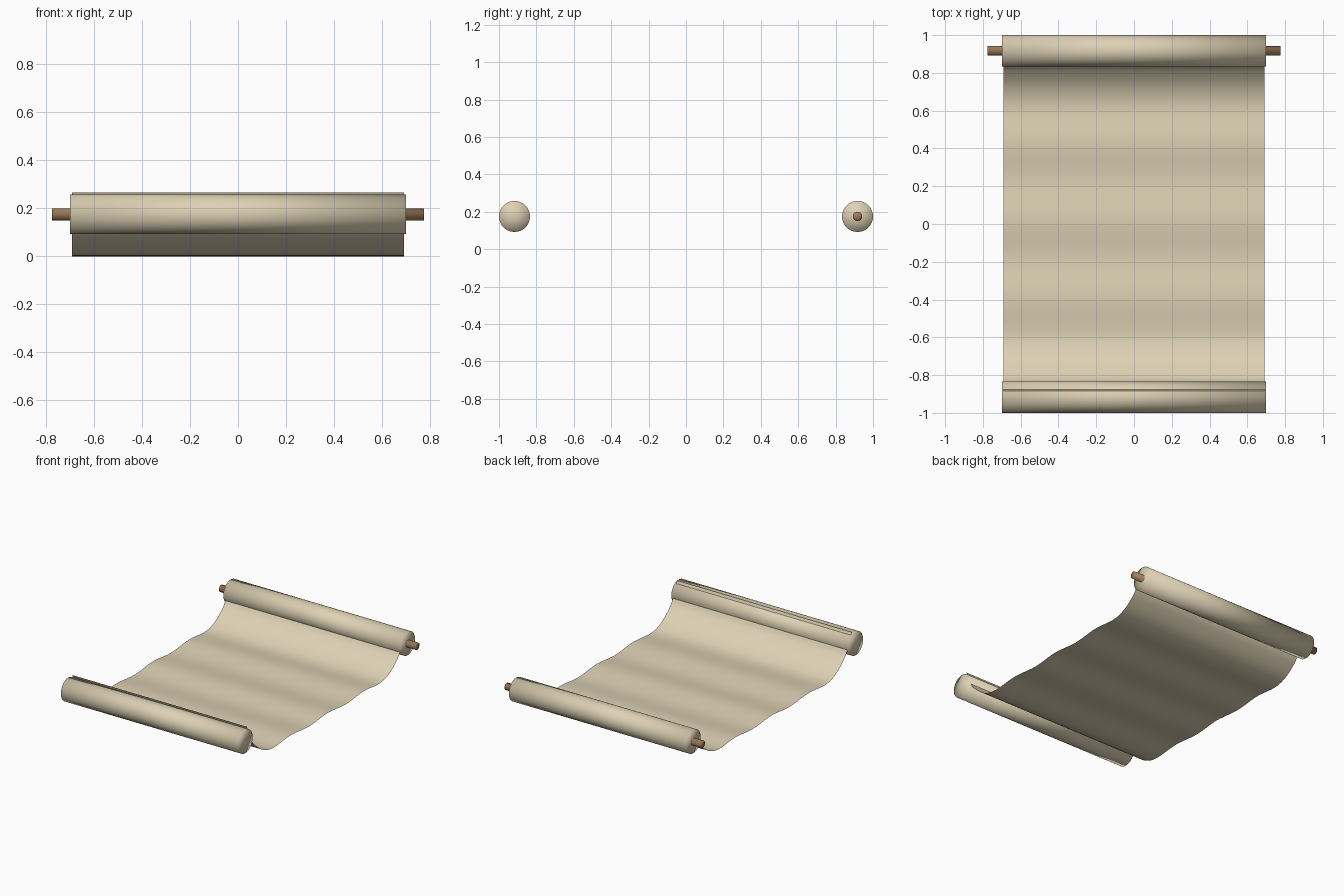
import bpy
import bmesh
from math import pi
from mathutils import Matrix, Vector

default = bpy.data.objects.get("Cube")
if default:
    bpy.data.objects.remove(default, do_unlink=True)

ROLL_Y, ROLL_Z, ROLL_R = 0.917, 0.175, 0.083


def material(name, rgb):
    mat = bpy.data.materials.new(name)
    mat.use_nodes = True
    color = (*rgb, 1.0)
    mat.diffuse_color = color
    mat.node_tree.nodes["Principled BSDF"].inputs["Base Color"].default_value = color
    return mat


def finish(bm, name, mat):
    mesh = bpy.data.meshes.new(name)
    bm.to_mesh(mesh)
    bm.free()
    mesh.materials.append(mat)
    mesh.shade_smooth()
    obj = bpy.data.objects.new(name, mesh)
    bpy.context.collection.objects.link(obj)
    return obj


def rod_along_x(name, radius, length, y, z, mat):
    bm = bmesh.new()
    bmesh.ops.create_cone(
        bm, cap_ends=True, cap_tris=True, segments=32,
        radius1=radius, radius2=radius, depth=length,
        matrix=Matrix.Translation((0, y, z)) @ Matrix.Rotation(pi / 2, 4, 'Y'))
    return finish(bm, name, mat)


def smooth_path(points, steps):
    """Catmull-Rom curve through the points."""
    pts = [Vector(p) for p in points]
    pts = [2 * pts[0] - pts[1]] + pts + [2 * pts[-1] - pts[-2]]
    path = []
    for a, b, c, d in zip(pts, pts[1:], pts[2:], pts[3:]):
        for i in range(steps):
            t = i / steps
            path.append(0.5 * (2 * b + (c - a) * t
                               + (2 * a - 5 * b + 4 * c - d) * t ** 2
                               + (3 * b - a - 3 * c + d) * t ** 3))
    return path + [pts[-2]]


parchment = material("parchment", (0.73, 0.64, 0.46))
wood = material("wood", (0.37, 0.21, 0.11))

# Rolled ends
for label, side in (("front", -1), ("back", 1)):
    rod_along_x(label + "_roll", ROLL_R, 1.4, side * ROLL_Y, ROLL_Z, parchment)

# Wooden rod through the back roll
rod_along_x("back_rod", 0.025, 1.55, ROLL_Y, ROLL_Z, wood)

# Wavy sheet between the rolls, as (y, z) profile
profile = [(-0.885, 0.266), (-0.84, 0.165), (-0.80, 0.105), (-0.70, 0.03),
           (-0.59, 0.002), (-0.39, 0.016), (-0.18, 0.0), (0.02, 0.016),
           (0.23, 0.0), (0.43, 0.016), (0.61, 0.003), (0.72, 0.03),
           (0.81, 0.095), (0.85, 0.15), (0.89, 0.22)]
bm = bmesh.new()
rows = [[bm.verts.new((x, p.x, max(p.y, 0))) for x in (-0.69, 0.69)]
        for p in smooth_path(profile, 6)]
for (a, b), (d, c) in zip(rows, rows[1:]):
    bm.faces.new((a, b, c, d))
finish(bm, "sheet", parchment)
